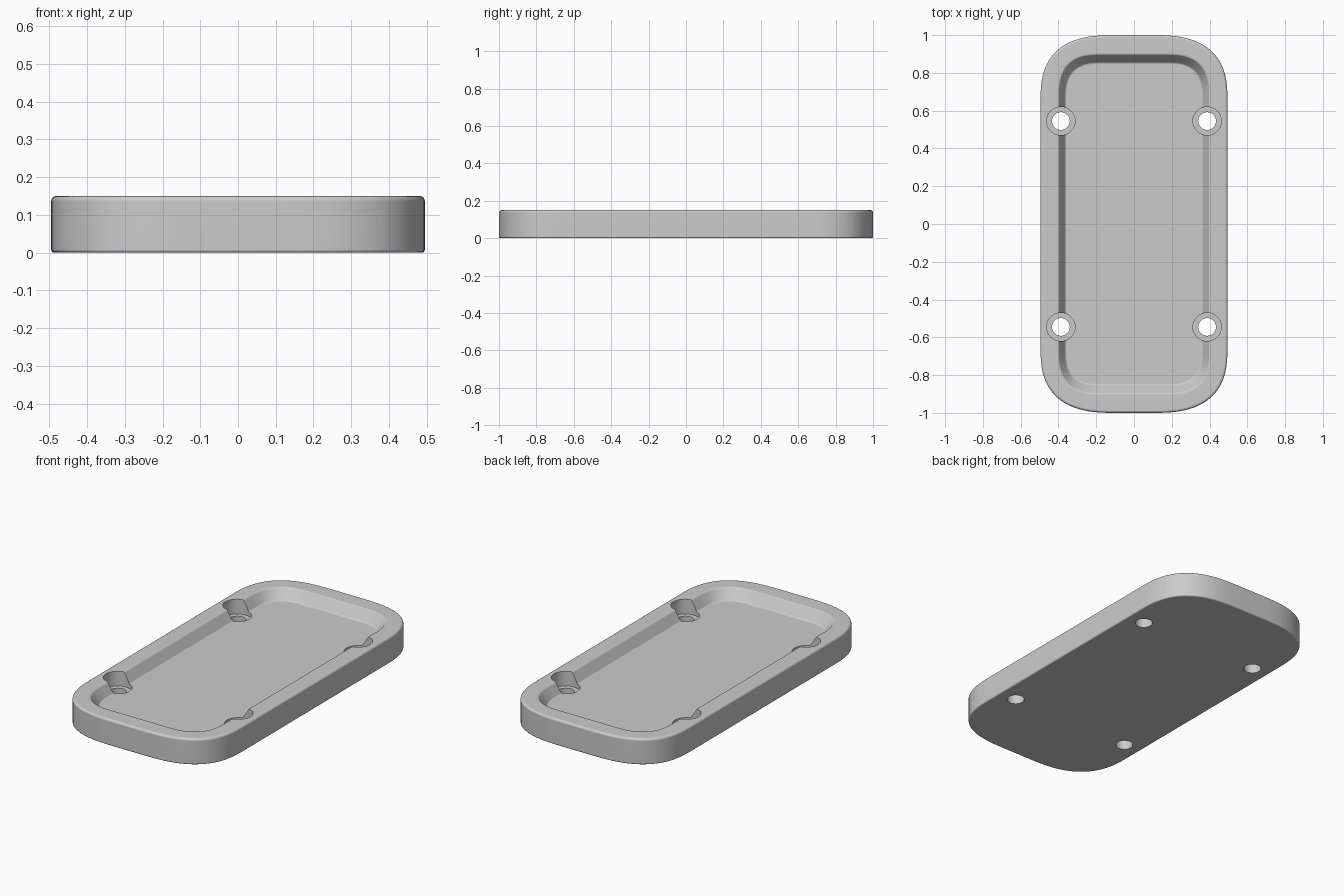
import bpy, bmesh, math

if "Cube" in bpy.data.objects:
    bpy.data.objects.remove(bpy.data.objects["Cube"])

SEG = 24      # segments per rounded corner
POWER = 2.7   # corner squareness (2 would be an ellipse)


def outline(hx, hy, rx, ry, z):
    """Rectangle with superelliptical corners, counter-clockwise."""
    pts = []
    for q, (sx, sy) in enumerate([(1, 1), (-1, 1), (-1, -1), (1, -1)]):
        for i in range(SEG + 1):
            a = math.pi / 2 * (q + i / SEG)
            c = abs(math.cos(a)) ** (2 / POWER) if 0 < (i + q % 2 * SEG) % (2 * SEG) != SEG else round(abs(math.cos(a)))
            s = abs(math.sin(a)) ** (2 / POWER) if 0 < (i + q % 2 * SEG) % (2 * SEG) != SEG else round(abs(math.sin(a)))
            pts.append((sx * (hx - rx + rx * c), sy * (hy - ry + ry * s), z))
    return pts


def circle(cx, cy, r, z, n=48):
    return [(cx + r * math.cos(2 * math.pi * i / n),
             cy + r * math.sin(2 * math.pi * i / n), z) for i in range(n)]


def loft(bm, rings):
    """Skin a stack of equal rings and cap both ends."""
    loops = [[bm.verts.new(p) for p in ring] for ring in rings]
    for a, b in zip(loops, loops[1:]):
        for i in range(len(a)):
            j = (i + 1) % len(a)
            bm.faces.new((a[i], a[j], b[j], b[i]))
    bm.faces.new(loops[0][::-1])
    bm.faces.new(loops[-1])


def make_object(name, bm):
    bmesh.ops.recalc_face_normals(bm, faces=bm.faces[:])
    mesh = bpy.data.meshes.new(name)
    bm.to_mesh(mesh)
    bm.free()
    obj = bpy.data.objects.new(name, mesh)
    bpy.context.collection.objects.link(obj)
    return obj


def arc(inset, z, r, a0, a1, n=4):
    """Points (inset, z) on a small fillet arc."""
    out = []
    for i in range(n + 1):
        a = math.radians(a0 + (a1 - a0) * i / n)
        out.append((inset + r * math.cos(a), z + r * math.sin(a)))
    return out


H, FLOOR, LEDGE = 0.15, 0.09, 0.065

# Tray body: outer wall, rounded rim, sloped recess wall, recess floor
rings = []
for d, z in arc(0.008, 0.008, 0.008, 270, 180) + arc(0.013, H - 0.013, 0.013, 180, 90):
    rings.append(outline(0.495 - d, 1.0 - d, 0.4 - d, 0.35 - d, z))
inner = arc(-0.01, H - 0.01, 0.01, 90, 28) + arc(0.037, FLOOR + 0.01, 0.01, 208, 270)
for d, z in inner:
    rings.append(outline(0.394 - d, 0.892 - d * 1.25, 0.22 - d, 0.22 - d, z))
bm = bmesh.new()
loft(bm, rings)
tray = make_object("tray", bm)

# Stepped screw holes
bm = bmesh.new()
for sx in (-1, 1):
    for sy in (-1, 1):
        x, y = sx * 0.387, sy * 0.545
        loft(bm, [circle(x, y, r, z) for r, z in
                  [(0.047, -0.1), (0.047, LEDGE), (0.075, LEDGE), (0.075, 0.3)]])
cutter = make_object("hole_cutter", bm)
cutter.hide_render = True

bpy.context.view_layer.objects.active = tray
tray.select_set(True)
mod = tray.modifiers.new("holes", 'BOOLEAN')
mod.operation = 'DIFFERENCE'
mod.solver = 'EXACT'
mod.object = cutter
bpy.ops.object.modifier_apply(modifier=mod.name)
bpy.data.objects.remove(cutter)

# Single grey colour
mat = bpy.data.materials.new("grey")
mat.diffuse_color = (0.6, 0.6, 0.6, 1)
mat.use_nodes = True
mat.node_tree.nodes["Principled BSDF"].inputs["Base Color"].default_value = mat.diffuse_color
tray.data.materials.clear()
tray.data.materials.append(mat)

# Smooth shading with flat panels kept flat
bpy.ops.object.shade_smooth_by_angle(angle=math.radians(30))
wn = tray.modifiers.new("weighted_normals", 'WEIGHTED_NORMAL')
wn.keep_sharp = True
